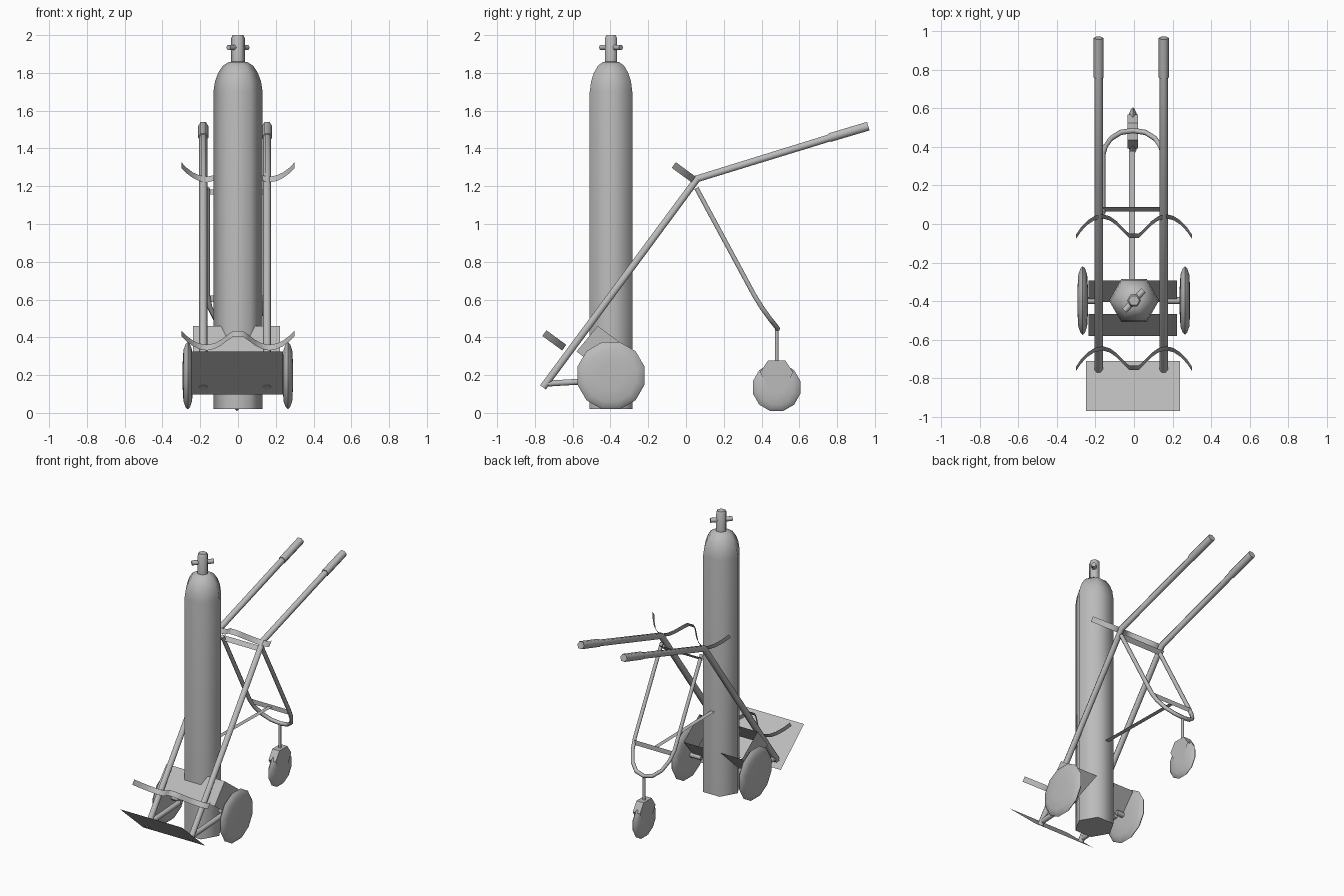
import bpy, bmesh, math
from mathutils import Matrix, Vector

cube = bpy.data.objects.get("Cube")
if cube:
    bpy.data.objects.remove(cube)

grey = bpy.data.materials.new("plain grey")
grey.use_nodes = True
grey.diffuse_color = (0.5, 0.5, 0.5, 1)
grey.node_tree.nodes["Principled BSDF"].inputs["Base Color"].default_value = (0.5, 0.5, 0.5, 1)

MID = -0.015                       # centre line of the frame
UP = Vector((0, 0.59, 0.807))      # along the rails
OUT = Vector((0, -0.807, 0.59))    # away from the rails, towards the load


def select(ob):
    bpy.ops.object.select_all(action='DESELECT')
    ob.select_set(True)
    bpy.context.view_layer.objects.active = ob


def finish(name, bm, smooth=None):
    me = bpy.data.meshes.new(name)
    bm.to_mesh(me)
    bm.free()
    ob = bpy.data.objects.new(name, me)
    bpy.context.collection.objects.link(ob)
    me.materials.append(grey)
    if smooth:
        select(ob)
        bpy.ops.object.shade_smooth_by_angle(angle=math.radians(smooth))
    return ob


def tube(name, points, radius, sides=6):
    cu = bpy.data.curves.new(name, 'CURVE')
    cu.dimensions = '3D'
    cu.bevel_depth = radius
    cu.bevel_resolution = sides // 2 - 2
    cu.use_fill_caps = True
    sp = cu.splines.new('POLY')
    sp.points.add(len(points) - 1)
    for p, co in zip(sp.points, points):
        p.co = (*co, 1)
    ob = bpy.data.objects.new(name, cu)
    bpy.context.collection.objects.link(ob)
    cu.materials.append(grey)
    select(ob)
    bpy.ops.object.convert(target='MESH')
    bpy.ops.object.shade_smooth_by_angle(angle=math.radians(65))
    return bpy.context.object


def lathe(name, profile, sides, matrix, turn=0.0, smooth=65):
    """Rings of (radius, height) around local z, capped at both ends."""
    bm = bmesh.new()
    rings = []
    for r, h in profile:
        angles = [turn + math.tau * i / sides for i in range(sides)]
        rings.append([bm.verts.new((r * math.cos(a), r * math.sin(a), h)) for a in angles])
    for a, b in zip(rings, rings[1:]):
        for i in range(sides):
            j = (i + 1) % sides
            bm.faces.new((a[i], a[j], b[j], b[i]))
    bm.faces.new(rings[0][::-1])
    bm.faces.new(rings[-1])
    bm.transform(matrix)
    return finish(name, bm, smooth)


def strip(name, edge, offset, smooth=None):
    """Sheet made by moving a line of points along an offset."""
    bm = bmesh.new()
    low = [bm.verts.new(p) for p in edge]
    high = [bm.verts.new(Vector(p) + Vector(offset)) for p in edge]
    for i in range(len(low) - 1):
        bm.faces.new((low[i], low[i + 1], high[i + 1], high[i]))
    return finish(name, bm, smooth)


# Gas cylinder with domed shoulder, neck and valve handle
place = Matrix.Translation((0, -0.397, 0))
lathe("gas_cylinder", [(0.13, 0.02), (0.13, 1.70), (0.122, 1.755), (0.105, 1.80),
                       (0.08, 1.838), (0.05, 1.857), (0.03, 1.86)], 6, place)
lathe("cylinder_neck", [(0.036, 1.85), (0.036, 1.985), (0.028, 2.0)], 6, place)
tube("valve_handle", [(-0.05, -0.45, 1.935), (0.05, -0.344, 1.935)], 0.016)

# Rails, grips, axle struts and wheels on both sides
for side, label in ((1, "left"), (-1, "right")):
    x = MID + side * 0.169
    tube(label + "_rail", [(x, -0.757, 0.135), (x, 0.06, 1.24), (x, 0.8, 1.468)], 0.022)
    tube(label + "_grip", [(x, 0.76, 1.457), (x, 0.82, 1.475), (x, 0.965, 1.518)], 0.027)
    tube(label + "_axle_strut", [(x, -0.735, 0.155), (x, -0.40, 0.175)], 0.018)
    wheel_x = side * 0.265 - 0.001
    tube(label + "_axle_stub", [(x, -0.397, 0.197), (wheel_x, -0.397, 0.197)], 0.018)
    lathe(label + "_wheel", [(0.07, -0.027), (0.14, -0.023), (0.172, -0.012), (0.184, 0),
                             (0.172, 0.012), (0.14, 0.023), (0.07, 0.027)], 12,
          Matrix.Translation((wheel_x, -0.397, 0.197)) @ Matrix.Rotation(math.pi / 2, 4, 'Y'),
          math.pi / 12)

# Tilted toe plate
strip("toe_plate", [(-0.25, -0.71, 0.098), (0.238, -0.71, 0.098)], (0, -0.26, 0.228))

# Wheel bracket: front, back and side sheets
corner = Vector((0, -0.58, 0.325))
rise, depth = Vector((0, 0.113, 0.135)), Vector((0, 0.175, -0.13))
ends = [Vector((-0.237, 0, 0)), Vector((0.222, 0, 0))]
strip("bracket_front", [e + corner for e in ends], rise)
strip("bracket_back", [e + corner + depth for e in ends], rise)
for e, label in zip(ends, ("right", "left")):
    strip("bracket_side_" + label, [e + corner, e + corner + depth], rise)

# Wavy cradles across the rails
half = [(0.30, 0.13), (0.275, 0.085), (0.24, 0.04), (0.205, 0.012), (0.165, 0.0),
        (0.125, 0.014), (0.09, 0.045), (0.055, 0.09), (0.025, 0.125)]
wave = [(-x, t) for x, t in half] + half[::-1]
for name, crest in (("lower_cradle", (0, -0.645, 0.345)), ("upper_cradle", (0, 0.04, 1.235))):
    base = Vector(crest) - UP * 0.018
    strip(name, [base + OUT * t + Vector((x, 0, 0)) for x, t in wave], UP * 0.037, 50)

# Rear U-shaped leg with its straps
leg = [(0.157, 0.055, 1.19), (0.157, 0.36, 0.625), (0.145, 0.40, 0.56),
       (0.115, 0.443, 0.50), (0.065, 0.475, 0.46)]
loop = [(MID + 0.01 - x, y, z) for x, y, z in leg] + [(MID + 0.01, 0.485, 0.447)]
loop += [(MID + 0.01 + x, y, z) for x, y, z in leg[::-1]]
tube("rear_leg", loop, 0.014)
strip("leg_cross_strap", [(-0.16, 0.378, 0.588), (0.145, 0.378, 0.588)], (0, 0, 0.034))
strip("link_strap", [(-0.027, -0.30, 0.615), (-0.027, 0.378, 0.605)], (0.031, 0, 0))
strip("top_cross_strap", [(-0.18, 0.065, 1.155), (0.15, 0.065, 1.155)], (0, 0.022, 0.028))

# Rear caster
spot = Matrix.Translation((-0.006, 0.48, 0.135))
tube("caster_stem", [(-0.006, 0.48, 0.25), (-0.006, 0.48, 0.45)], 0.01)
lathe("caster_wheel", [(0.05, -0.025), (0.095, -0.02), (0.12, -0.01), (0.13, 0),
                       (0.12, 0.01), (0.095, 0.02), (0.05, 0.025)], 12,
      spot @ Matrix.Rotation(math.pi / 2, 4, 'Y'), math.pi / 12)

# Caster fork: tapered cheeks joined by a cap
bm = bmesh.new()
shape = [(-0.028, -0.03), (0.028, -0.03), (0.088, 0.08), (0.045, 0.143), (-0.045, 0.143), (-0.088, 0.08)]
cheeks = [[bm.verts.new((x, y, z)) for y, z in shape] for x in (-0.028, 0.028)]
for c in cheeks:
    bm.faces.new(c)
for i in (2, 3, 4):
    bm.faces.new((cheeks[0][i], cheeks[0][i + 1], cheeks[1][i + 1], cheeks[1][i]))
bm.transform(spot)
bmesh.ops.recalc_face_normals(bm, faces=bm.faces[:])
finish("caster_fork", bm)
